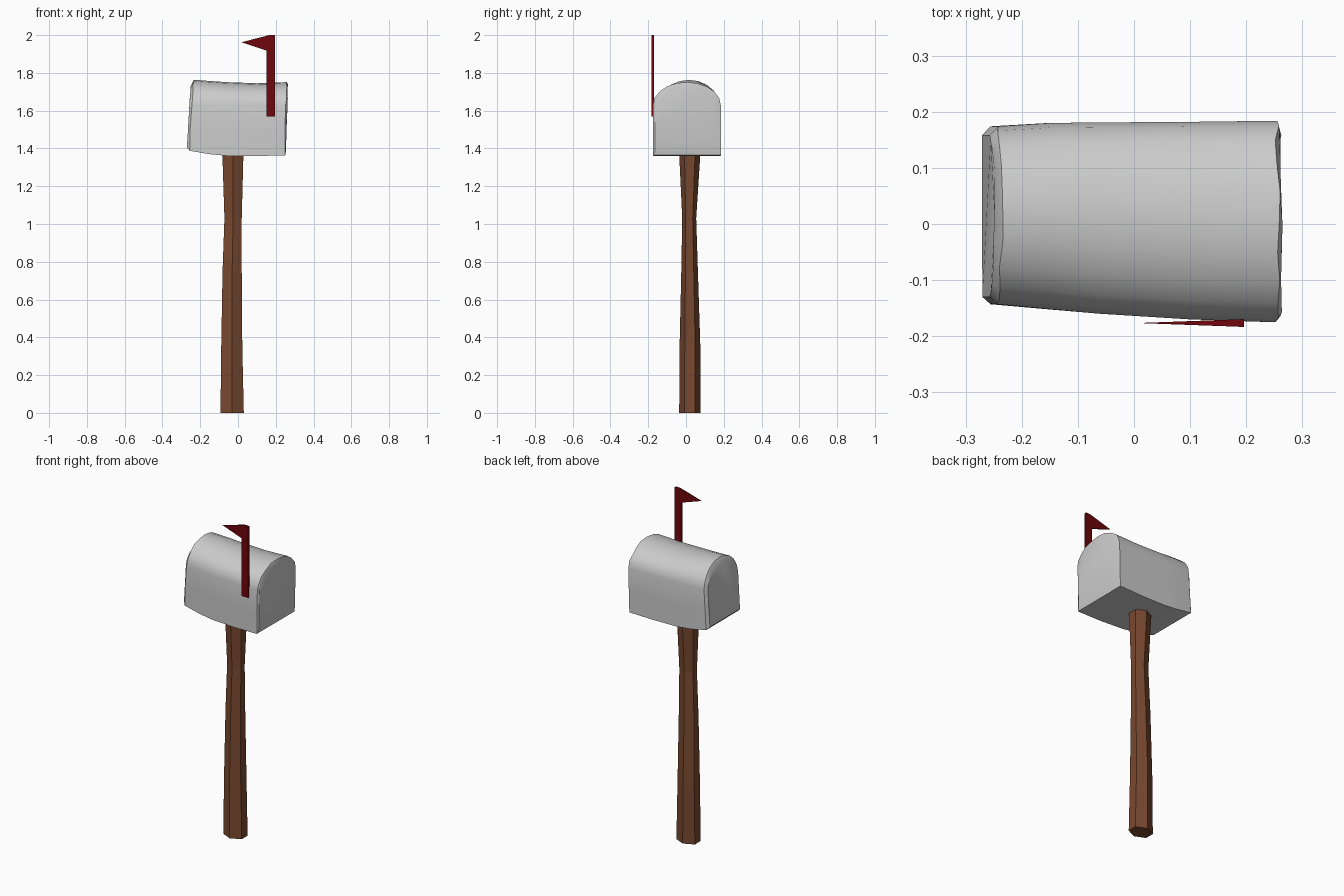
import bpy, bmesh, math, random

if "Cube" in bpy.data.objects:
    bpy.data.objects.remove(bpy.data.objects["Cube"])

random.seed(4)


def material(name, rgb):
    m = bpy.data.materials.new(name)
    m.diffuse_color = (*rgb, 1)
    m.use_nodes = True
    m.node_tree.nodes["Principled BSDF"].inputs["Base Color"].default_value = m.diffuse_color
    return m


def loft(name, rings, mat=None):
    """Skin a list of equal-length vertex rings and cap both ends."""
    bm = bmesh.new()
    loops = [[bm.verts.new(p) for p in ring] for ring in rings]
    n = len(loops[0])
    for a, b in zip(loops, loops[1:]):
        for i in range(n):
            j = (i + 1) % n
            bm.faces.new((a[i], a[j], b[j], b[i]))
    bm.faces.new(loops[0][::-1])
    bm.faces.new(loops[-1])
    bmesh.ops.recalc_face_normals(bm, faces=bm.faces)
    mesh = bpy.data.meshes.new(name)
    bm.to_mesh(mesh)
    bm.free()
    ob = bpy.data.objects.new(name, mesh)
    bpy.context.collection.objects.link(ob)
    if mat:
        mesh.materials.append(mat)
    return ob


def arch(x, y0, y1, zb, zs, zt, lean, dent):
    """Mailbox section: flat bottom, straight sides, round top."""
    yc, w = (y0 + y1) / 2, (y1 - y0) / 2
    pts = [(y0, zb), (y1, zb), (y1, (zb + zs) / 2)]
    for i in range(11):
        t = math.pi * i / 10
        pts.append((yc + w * math.cos(t), zs + (zt - zs) * math.sin(t)))
    pts.append((y0, (zb + zs) / 2))
    return [(x + lean * (z - 1.56) / 0.2 + random.uniform(-dent, dent), y, z)
            for y, z in pts]


# Battered box: x, y range, bottom, spring line, crown, lean, dent
stations = [
    (-0.260, -0.130, 0.158, 1.405, 1.63, 1.735, 0.012, 0.002),
    (-0.248, -0.143, 0.174, 1.388, 1.63, 1.763, 0.012, 0.003),
    (-0.150, -0.152, 0.180, 1.370, 1.63, 1.757, 0.004, 0),
    (-0.060, -0.160, 0.181, 1.361, 1.63, 1.751, 0, 0),
    (0.100, -0.170, 0.182, 1.360, 1.63, 1.745, 0, 0),
    (0.252, -0.175, 0.184, 1.364, 1.63, 1.751, 0.005, 0.004),
    (0.259, -0.165, 0.158, 1.384, 1.63, 1.738, 0.005, 0.002),
]
box = loft("mailbox_body", [arch(*s) for s in stations])
bpy.context.view_layer.objects.active = box
box.select_set(True)
bpy.ops.object.shade_smooth_by_angle(angle=math.radians(30))

# Hexagonal, slightly crooked post: z, centre x, centre y, radii
wood = material("wood", (0.19, 0.065, 0.028))
post_rings = []
for z, cx, cy, rx, ry in [(0, -0.031, 0.02, 0.062, 0.056),
                          (0.35, -0.033, 0.021, 0.056, 0.055),
                          (0.75, -0.031, 0.019, 0.051, 0.044),
                          (1.03, -0.026, 0.017, 0.046, 0.037),
                          (1.37, -0.027, 0.02, 0.056, 0.056)]:
    post_rings.append([(cx + rx * math.cos(a), cy + ry * math.sin(a), z)
                       for a in (math.radians(60 * k + 30) for k in range(6))])
    # stretch the hexagon so its flats reach the full width
    post_rings[-1] = [(cx + (x - cx) * 1.15, y, z) for x, y, z in post_rings[-1]]
loft("post", post_rings, wood)

# Raised flag, thinning toward the pennant tip
red = material("flag_red", (0.16, 0.002, 0.004))
outline = [(0.152, 1.57), (0.196, 1.57), (0.196, 2.0), (0.165, 2.0),
           (0.018, 1.962), (0.152, 1.918)]
loft("flag", [[(x, -0.1765 + side * 0.007 * max(0.06, (x - 0.018) / 0.178), z)
               for x, z in outline] for side in (-1, 1)], red)
